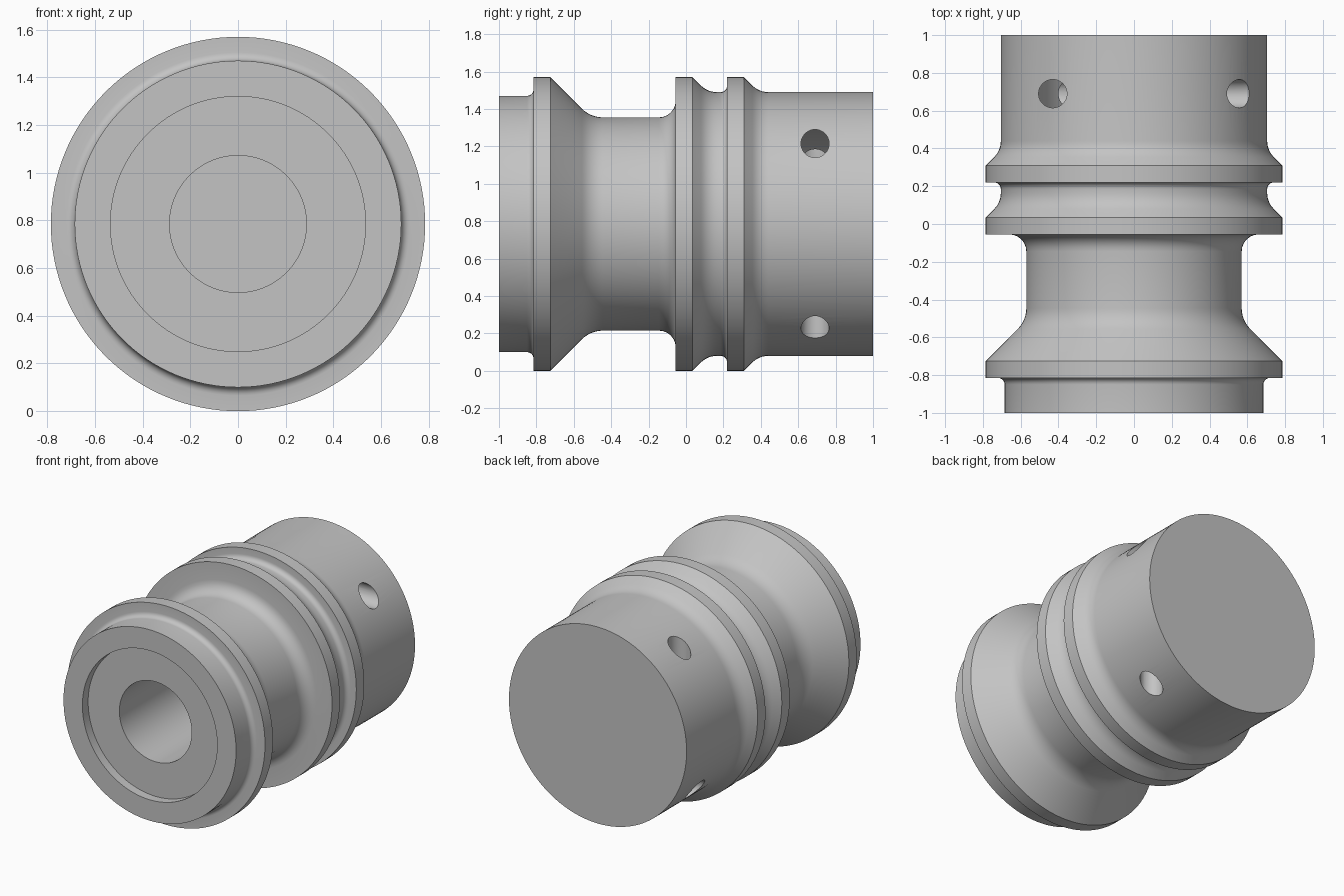
import bpy, bmesh, math
from mathutils import Vector, Matrix

if "Cube" in bpy.data.objects:
    bpy.data.objects.remove(bpy.data.objects["Cube"], do_unlink=True)

R = 0.785          # largest radius, also the height of the axis
SEGMENTS = 128

metal = bpy.data.materials.new("plain grey metal")
metal.use_nodes = True
GREY = (0.55, 0.55, 0.55, 1)
metal.diffuse_color = GREY
metal.node_tree.nodes["Principled BSDF"].inputs["Base Color"].default_value = GREY


def make_object(name, bm):
    mesh = bpy.data.meshes.new(name)
    bm.to_mesh(mesh)
    bm.free()
    mesh.materials.append(metal)
    obj = bpy.data.objects.new(name, mesh)
    bpy.context.collection.objects.link(obj)
    return obj


def rounded(points, steps=6):
    """Turn (y, radius, fillet tangent length) corners into a smooth profile."""
    result = []
    for i, (y, r, t) in enumerate(points):
        p = Vector((0, y, r))
        if not t:
            result.append(p)
            continue
        d1 = (Vector((0, *points[i - 1][:2])) - p).normalized()
        d2 = (Vector((0, *points[i + 1][:2])) - p).normalized()
        half = d1.angle(d2) / 2
        centre = p + (d1 + d2).normalized() * t / math.cos(half)
        radius = t * math.tan(half)
        a = (p + d1 * t - centre).normalized()
        b = (p + d2 * t - centre).normalized()
        result += [centre + a.slerp(b, k / steps) * radius
                   for k in range(steps + 1)]
    return result


# Turned body: rear cavity, front bore, recess, then the outside front to back
profile = rounded([
    (0.9, 0, 0), (0.9, 0.535, 0), (0.42, 0.535, 0), (0.42, 0.287, 0),
    (-0.935, 0.287, 0), (-0.935, 0.535, 0), (-1, 0.535, 0),
    (-1, 0.685, 0), (-0.815, 0.685, 0.035),
    (-0.815, R, 0), (-0.725, R, 0),
    (-0.51, 0.57, 0.065), (-0.055, 0.57, 0.09),
    (-0.055, R, 0), (0.035, R, 0),
    (0.115, 0.705, 0.05), (0.22, 0.705, 0.035),
    (0.22, R, 0), (0.31, R, 0),
    (0.39, 0.705, 0.05), (1, 0.705, 0), (1, 0, 0),
])
bm = bmesh.new()
rings = []
for p in profile:
    if p.z < 1e-6:
        rings.append([bm.verts.new((0, p.y, R))] * SEGMENTS)
        continue
    angles = [math.tau * k / SEGMENTS for k in range(SEGMENTS)]
    rings.append([bm.verts.new((p.z * math.cos(a), p.y, R + p.z * math.sin(a)))
                  for a in angles])
for lower, upper in zip(rings, rings[1:]):
    for k in range(SEGMENTS):
        n = (k + 1) % SEGMENTS
        corners = dict.fromkeys((lower[k], lower[n], upper[n], upper[k]))
        bm.faces.new(list(corners))
bmesh.ops.recalc_face_normals(bm, faces=bm.faces[:])
body = make_object("turned_body", bm)

# Four offset cross holes in a pinwheel, opening into the cavity
bm = bmesh.new()
for k in range(4):
    placing = (Matrix.Translation((0, 0, R))
               @ Matrix.Rotation(k * math.pi / 2, 4, 'Y')
               @ Matrix.Translation((0.55, 0.69, 0.43))
               @ Matrix.Rotation(math.pi / 2, 4, 'Y'))
    bmesh.ops.create_cone(bm, cap_ends=True, segments=40, radius1=0.075,
                          radius2=0.075, depth=0.8, matrix=placing)
bmesh.ops.recalc_face_normals(bm, faces=bm.faces[:])
cutter = make_object("hole_cutter", bm)
cutter.hide_render = True

cut = body.modifiers.new("cross holes", 'BOOLEAN')
cut.operation = 'DIFFERENCE'
cut.solver = 'EXACT'
cut.object = cutter
bpy.ops.object.select_all(action='DESELECT')
bpy.context.view_layer.objects.active = body
body.select_set(True)
bpy.ops.object.modifier_apply(modifier=cut.name)
bpy.data.objects.remove(cutter, do_unlink=True)
bpy.ops.object.shade_smooth_by_angle(angle=math.radians(30))
